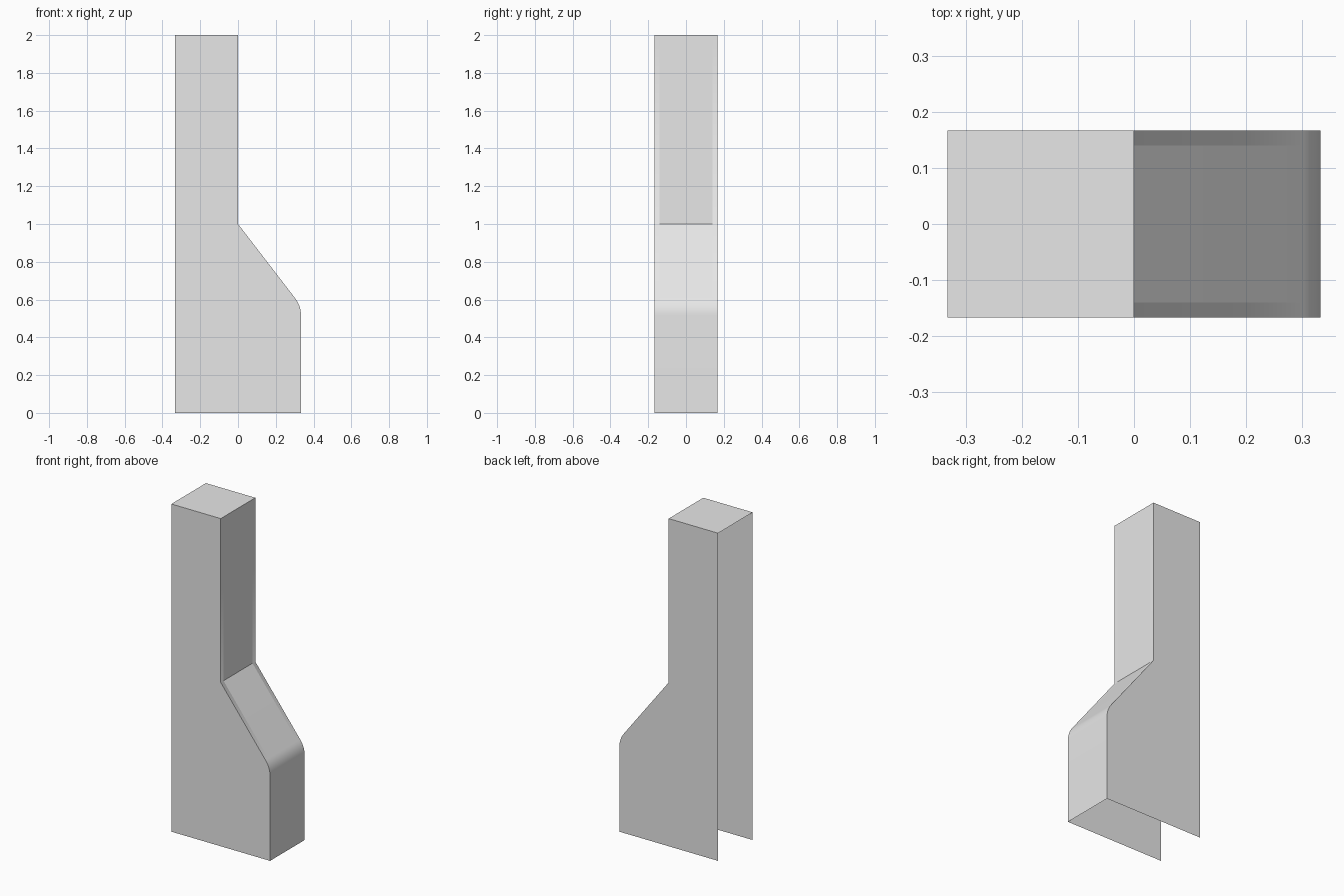
import bpy
import bmesh
from mathutils import Vector

cube = bpy.data.objects.get("Cube")
if cube:
    bpy.data.objects.remove(cube, do_unlink=True)

HALF_W, HALF_D, LIP = 1 / 3, 1 / 6, 0.14
TOP, SHOULDER = 2.0, 1.0
ARC_STEPS = 8

# Single grey material
grey = bpy.data.materials.new("light_grey")
grey.use_nodes = True
grey.diffuse_color = (0.8, 0.8, 0.8, 1)
grey.node_tree.nodes["Principled BSDF"].inputs["Base Color"].default_value = (0.8, 0.8, 0.8, 1)

# Side outline: top, upper wall, sloped shoulder, rounded corner, lower wall
start, corner, end = Vector((0.303, 0.606)), Vector((HALF_W, 0.567)), Vector((HALF_W, 0.517))
profile = [Vector((-HALF_W, TOP)), Vector((0, TOP)), Vector((0, SHOULDER))]
for i in range(ARC_STEPS + 1):
    t = i / ARC_STEPS
    profile.append(start * (1 - t) ** 2 + corner * 2 * t * (1 - t) + end * t * t)
profile.append(Vector((HALF_W, 0)))

# Skin swept from front to back, with a narrow strip along each side
bm = bmesh.new()
rows = [[bm.verts.new((p.x, y, p.y)) for p in profile] for y in (-HALF_D, -LIP, LIP, HALF_D)]
for r0, r1 in zip(rows, rows[1:]):
    for i in range(len(profile) - 1):
        bm.faces.new((r0[i], r0[i + 1], r1[i + 1], r1[i]))

# Front and back plates; the underside and the -x side stay open
foot_front = bm.verts.new((-HALF_W, -HALF_D, 0))
foot_back = bm.verts.new((-HALF_W, HALF_D, 0))
bm.faces.new([foot_front] + rows[0][::-1])
bm.faces.new(rows[-1] + [foot_back])

# Smooth shading, with creases on the outline and across the middle panel
for face in bm.faces:
    face.smooth = True
for edge in bm.edges:
    a, b = (v.co for v in edge.verts)
    along = abs(a.y - b.y) < 1e-4
    column_top = abs(a.x) < 1e-4 and abs(b.x) < 1e-4 and a.z > 1.9 and b.z > 1.9
    mid_fold = abs(a.z - SHOULDER) < 1e-4 and abs(b.z - SHOULDER) < 1e-4 and abs(a.y + b.y) < 1e-4
    edge.smooth = not (along or column_top or mid_fold)

mesh = bpy.data.meshes.new("stepped_column_shell")
bm.to_mesh(mesh)
bm.free()
mesh.materials.append(grey)
shell = bpy.data.objects.new("stepped_column_shell", mesh)
bpy.context.collection.objects.link(shell)
